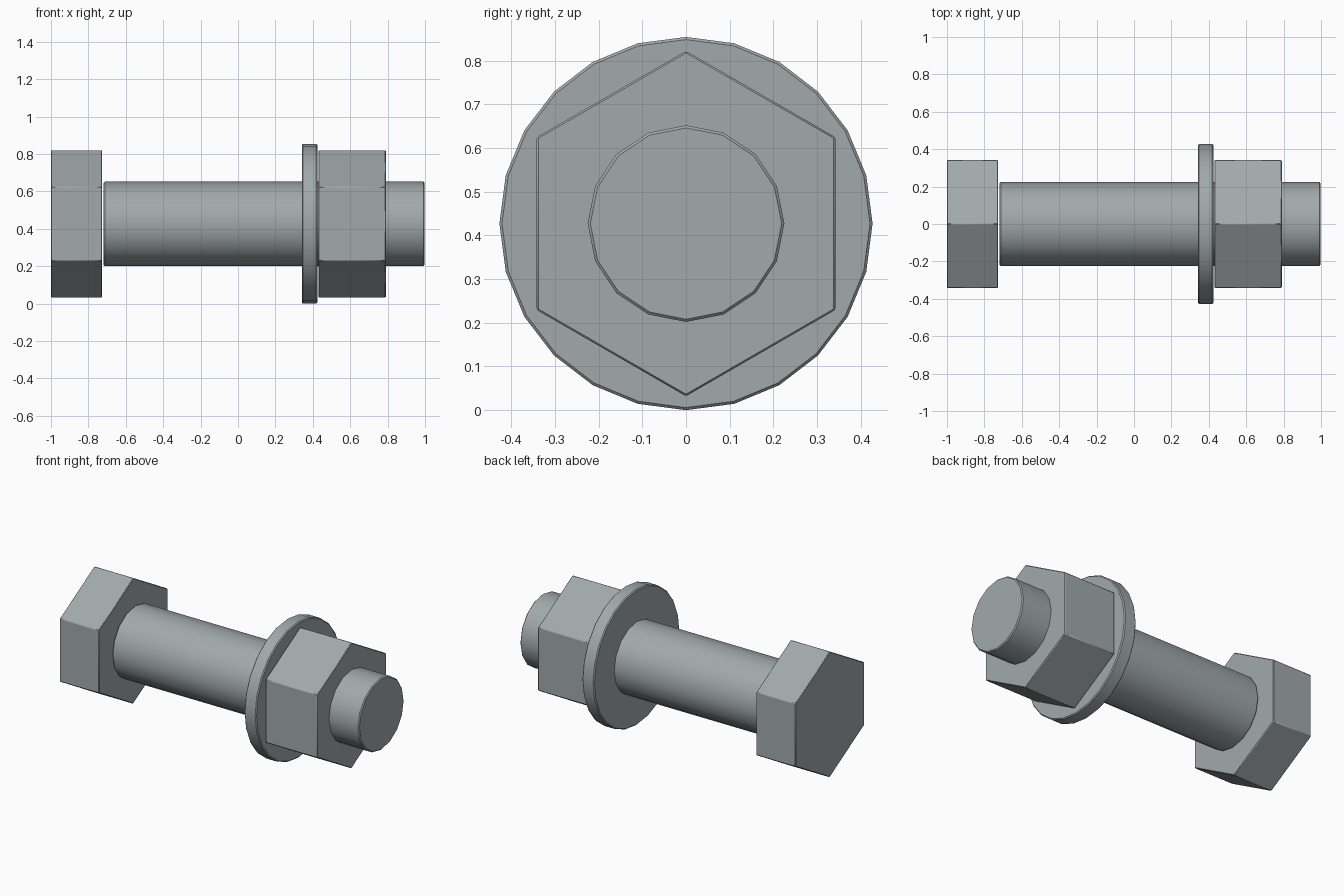
import bpy, math
from mathutils import Matrix

cube = bpy.data.objects.get("Cube")
if cube:
    bpy.data.objects.remove(cube, do_unlink=True)

AXIS_Z = 0.427  # height of the bolt axis

steel = bpy.data.materials.new("grey steel")
steel.use_nodes = True
colour = (0.36, 0.40, 0.41, 1)
steel.diffuse_color = colour
steel.node_tree.nodes["Principled BSDF"].inputs["Base Color"].default_value = colour


def prism(name, sides, radius, x0, x1, bevel):
    """Bevelled prism lying along x, with one corner pointing straight up."""
    bpy.ops.mesh.primitive_cylinder_add(vertices=sides, radius=radius, depth=x1 - x0)
    ob = bpy.context.object
    ob.name = name
    # The first corner points along +y; turn the axis to x and that corner to +z
    ob.data.transform(Matrix(((0, 0, 1), (1, 0, 0), (0, 1, 0))).to_4x4())
    ob.location = ((x0 + x1) / 2, 0, AXIS_Z)
    ob.data.materials.append(steel)
    bpy.ops.object.shade_smooth_by_angle(angle=math.radians(35))
    # Slightly softened rims
    mod = ob.modifiers.new("rim", 'BEVEL')
    mod.width = bevel
    mod.segments = 1
    mod.limit_method = 'ANGLE'
    mod.angle_limit = math.radians(40)
    return ob


# Bolt
prism("bolt_head", 6, 0.395, -1.0, -0.727, 0.004)
prism("bolt_shaft", 16, 0.225, -0.718, 0.997, 0.006)

# Washer and nut threaded on the shaft
prism("washer", 24, 0.427, 0.341, 0.424, 0.006)
prism("nut", 6, 0.395, 0.430, 0.790, 0.004)
